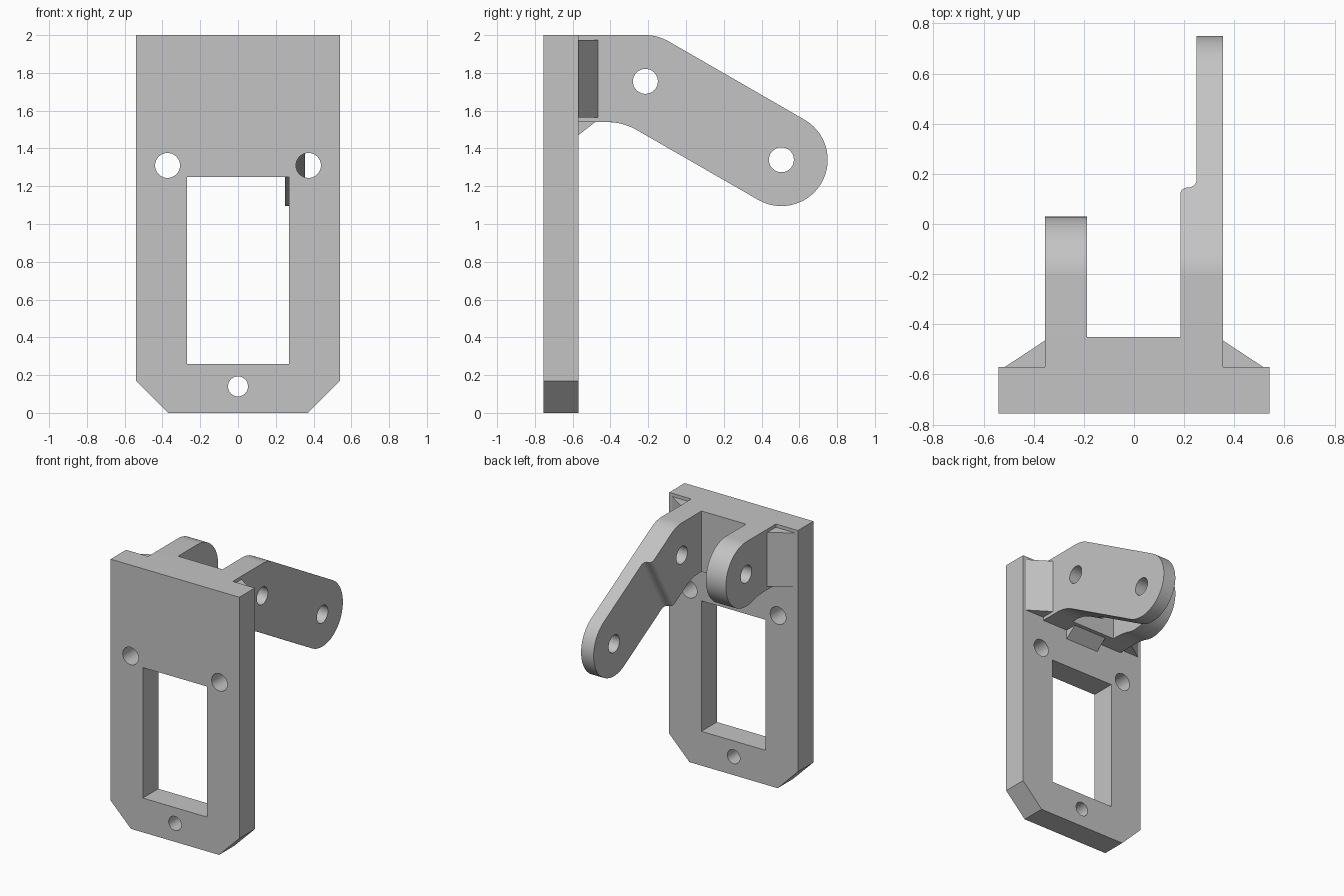
import bpy, bmesh
from math import sin, cos, radians
from mathutils import Vector

cube = bpy.data.objects.get("Cube")
if cube:
    bpy.data.objects.remove(cube)

grey = bpy.data.materials.new("plain grey")
grey.use_nodes = True
colour = (0.55, 0.55, 0.55, 1)
grey.diffuse_color = colour
grey.node_tree.nodes["Principled BSDF"].inputs["Base Color"].default_value = colour

X, Y, Z = Vector((1, 0, 0)), Vector((0, 1, 0)), Vector((0, 0, 1))


def arc(cx, cy, r, start, end, n=24):
    steps = [radians(start + (end - start) * i / n) for i in range(n + 1)]
    return [(cx + r * cos(a), cy + r * sin(a)) for a in steps]


def prism(name, points, u, v, depth, origin=Vector()):
    """Outline in the u, v plane, extruded by the depth vector."""
    bm = bmesh.new()
    verts = [bm.verts.new(origin + u * a + v * b) for a, b in points]
    face = bm.faces.new(verts)
    out = bmesh.ops.extrude_face_region(bm, geom=[face])
    moved = [g for g in out["geom"] if isinstance(g, bmesh.types.BMVert)]
    bmesh.ops.translate(bm, verts=moved, vec=depth)
    bmesh.ops.recalc_face_normals(bm, faces=bm.faces)
    mesh = bpy.data.meshes.new(name)
    bm.to_mesh(mesh)
    bm.free()
    mesh.materials.append(grey)
    ob = bpy.data.objects.new(name, mesh)
    bpy.context.collection.objects.link(ob)
    return ob


def select(ob):
    bpy.ops.object.select_all(action='DESELECT')
    ob.select_set(True)
    bpy.context.view_layer.objects.active = ob


def cut(ob, cutter):
    cutter.hide_render = True
    mod = ob.modifiers.new("cut", 'BOOLEAN')
    mod.operation = 'DIFFERENCE'
    mod.solver = 'EXACT'
    mod.object = cutter
    select(ob)
    bpy.ops.object.modifier_apply(modifier=mod.name)
    bpy.data.objects.remove(cutter)


def round_hole(ob, a, b, r, u, v, w):
    ring = arc(a, b, r, 0, 360, 40)[:-1]
    cut(ob, prism("hole_cutter", ring, u, v, w * 2, -w))


def box_outline(x0, x1, z0, z1):
    return [(x0, z0), (x1, z0), (x1, z1), (x0, z1)]


FRONT, BACK, TOP, UNDER = -0.755, -0.57, 2.0, 1.54

# Mounting plate with clipped lower corners, a window and screw holes
plate = prism("mounting_plate",
              [(-.37, 0), (.37, 0), (.54, .17), (.54, TOP), (-.54, TOP), (-.54, .17)],
              X, Z, Y * (BACK - FRONT), Y * FRONT)
cut(plate, prism("window_cutter", box_outline(-.27, .27, .26, 1.25), X, Z, Y * 2, -Y))
for x, z, r in ((-.373, 1.31, .066), (.373, 1.31, .066), (0, .14, .053)):
    round_hole(plate, x, z, r, X, Z, Y)

# Long bent arm
pivot, tip, R = (-.215, 1.755), (.505, 1.34), .245
outline = ([(BACK, UNDER), (BACK, TOP)]
           + arc(*pivot, R, 90, 60, 10)
           + arc(*tip, R, 60, -120, 40)
           + arc(-.42, 1.22, .32, 60, 90, 10))
long_arm = prism("long_arm", outline, Y, Z, X * .17, X * .185)

# The outer length of the long arm is thinner, with a blended step
along = Vector((0, cos(radians(30)), -sin(radians(30))))
across = Vector((0, sin(radians(30)), cos(radians(30))))
step = ([(.1, 1.3), (.25, 1.3)] + arc(.215, .31, .035, 0, -90, 8)
        + arc(.215, .245, .03, 90, 180, 8) + [(.185, .23), (.1, .23)])
pivot_point = Vector((0, *pivot))
cut(long_arm, prism("step_cutter", step, X, along, across, pivot_point - across * .5))
for centre in (pivot, tip):
    round_hole(long_arm, *centre, .066, Y, Z, X)

# Short rounded arm
outline = ([(BACK, UNDER), (BACK, TOP)]
           + arc(*pivot, R, 90, -110, 44) + [(-.35, 1.536), (-.42, UNDER)])
short_arm = prism("short_arm", outline, Y, Z, X * .167, X * -.355)
round_hole(short_arm, *pivot, .066, Y, Z, X)

# Block between the arms, with a small sloping support beneath
bridge = prism("bridge_block", box_outline(-.188, .185, UNDER, TOP),
               X, Z, Y * .12, Y * BACK)
support = prism("bridge_support", [(BACK, 1.47), (BACK, UNDER), (-.48, UNDER)],
                Y, Z, X * .28, X * -.14)

# Side gussets bracing both arms
gussets = []
for side, name in ((1, "left_gusset"), (-1, "right_gusset")):
    gussets.append(prism(name, [(side * .355, BACK), (side * .515, BACK), (side * .355, -.465)],
                         X, Y, Z * .41, Z * 1.565))

for ob in [plate, long_arm, short_arm, bridge, support] + gussets:
    select(ob)
    bpy.ops.object.shade_smooth_by_angle(angle=radians(25))
